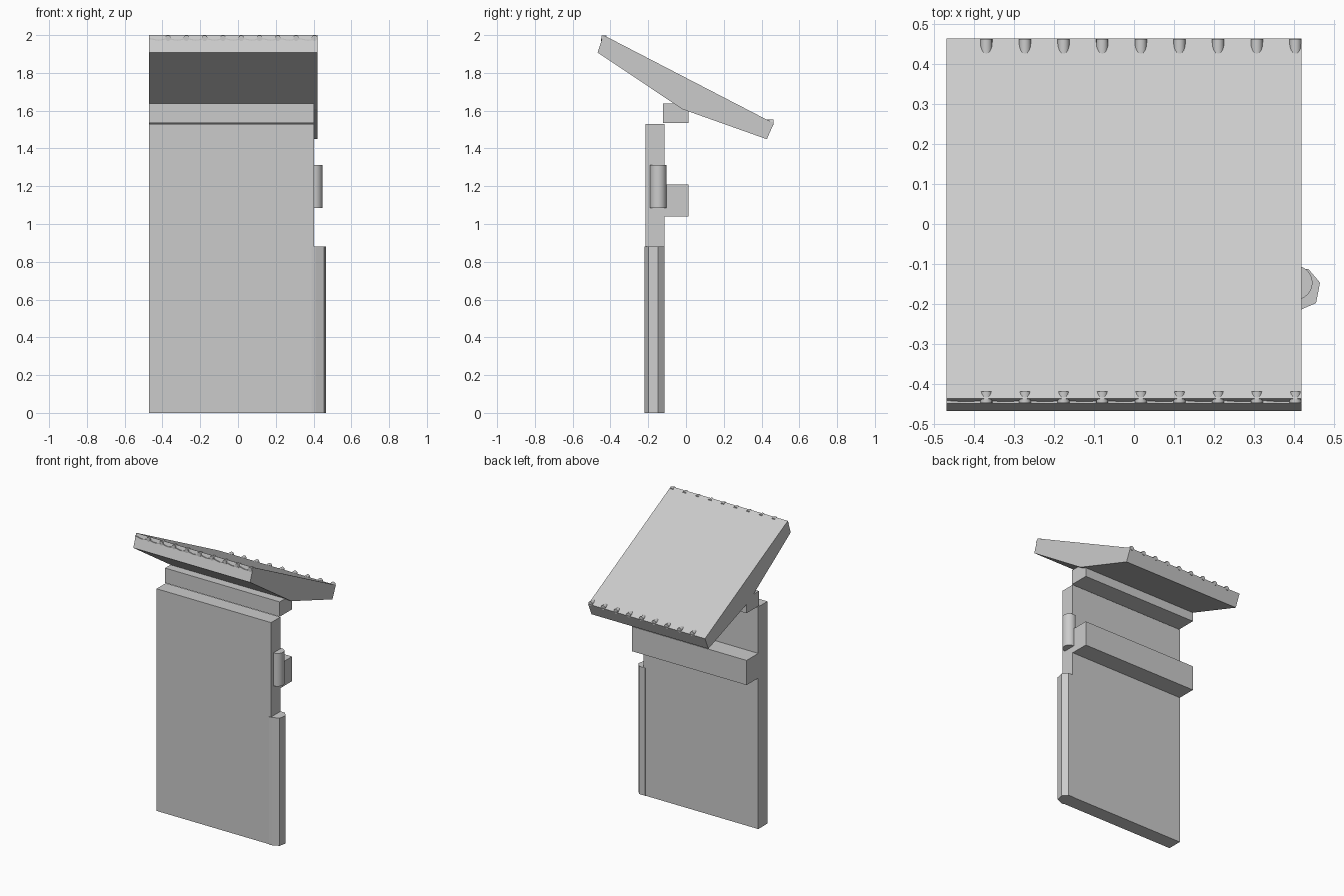
import bpy, math
from mathutils import Vector

if "Cube" in bpy.data.objects:
    bpy.data.objects.remove(bpy.data.objects["Cube"])


def prism(name, profile, axis, a, b):
    """Extrude a closed 2D profile along x (profile is y,z) or z (profile is x,y)."""
    place = (lambda p, t: (t, p[0], p[1])) if axis == 'x' else (lambda p, t: (p[0], p[1], t))
    n = len(profile)
    verts = [place(p, t) for t in (a, b) for p in profile]
    faces = [tuple(reversed(range(n))), tuple(range(n, 2 * n))]
    faces += [(i, (i + 1) % n, n + (i + 1) % n, n + i) for i in range(n)]
    mesh = bpy.data.meshes.new(name)
    mesh.from_pydata(verts, [], faces)
    obj = bpy.data.objects.new(name, mesh)
    bpy.context.collection.objects.link(obj)
    return obj


def box(name, x, y, z):
    profile = [(y[0], z[0]), (y[1], z[0]), (y[1], z[1]), (y[0], z[1])]
    return prism(name, profile, 'x', *x)


def rod(name, start, end, radius, sides):
    start, end = Vector(start), Vector(end)
    bpy.ops.mesh.primitive_cylinder_add(vertices=sides, radius=radius,
                                        depth=(end - start).length, location=(start + end) / 2)
    obj = bpy.context.object
    obj.name = name
    obj.rotation_euler = (end - start).to_track_quat('Z', 'Y').to_euler()
    bpy.ops.object.shade_smooth_by_angle(angle=math.radians(35))


WALL_X = (-0.47, 0.403)

# Upright wall and the two beams behind it
box("wall_panel", WALL_X, (-0.215, -0.115), (0, 1.53))
box("lower_beam", WALL_X, (-0.116, 0.012), (1.04, 1.21))
box("upper_beam", WALL_X, (-0.122, 0.012), (1.535, 1.637))

# Faceted post along the lower right edge
post = [(0.39, -0.221), (0.41, -0.218), (0.456, -0.198), (0.466, -0.147),
        (0.437, -0.113), (0.39, -0.113)]
prism("edge_post", post, 'z', 0, 0.88)

# Round hinge pin
rod("hinge_pin", (0.404, -0.147, 1.085), (0.404, -0.147, 1.312), 0.043, 32)

# Sloped roof slab with a bent underside
roof = [(-0.437, 2.0), (-0.468, 1.908), (-0.02, 1.608), (0.428, 1.449), (0.465, 1.533)]
prism("roof_slab", roof, 'x', -0.47, 0.42)

# Thin corrugated sheet edge showing at the front of the roof
steps = 72
wave = [(-0.47 + 0.89 * i / steps,
         1.977 + 0.004 * math.cos(2 * math.pi * i / 8)) for i in range(steps + 1)]
verts, faces = [], []
for x, z in wave:
    verts += [(x, -0.449, z - 0.003), (x, -0.43, z - 0.003),
              (x, -0.43, z + 0.003), (x, -0.449, z + 0.003)]
for i in range(steps):
    for k in range(4):
        j = (k + 1) % 4
        faces.append((4 * i + k, 4 * i + j, 4 * i + 4 + j, 4 * i + 4 + k))
n = 4 * steps
faces += [(3, 2, 1, 0), (n, n + 1, n + 2, n + 3)]
mesh = bpy.data.meshes.new("roof_sheet_edge")
mesh.from_pydata(verts, [], faces)
bpy.context.collection.objects.link(bpy.data.objects.new("roof_sheet_edge", mesh))

# Rows of pin ends along the front and back of the roof
for i in range(9):
    x = -0.37 + 0.0968 * i
    rod("front_pin", (x, -0.42, 1.984), (x, -0.448, 1.984), 0.015, 16)
    rod("back_pin", (x, 0.41, 1.538), (x, 0.463, 1.538), 0.015, 16)
